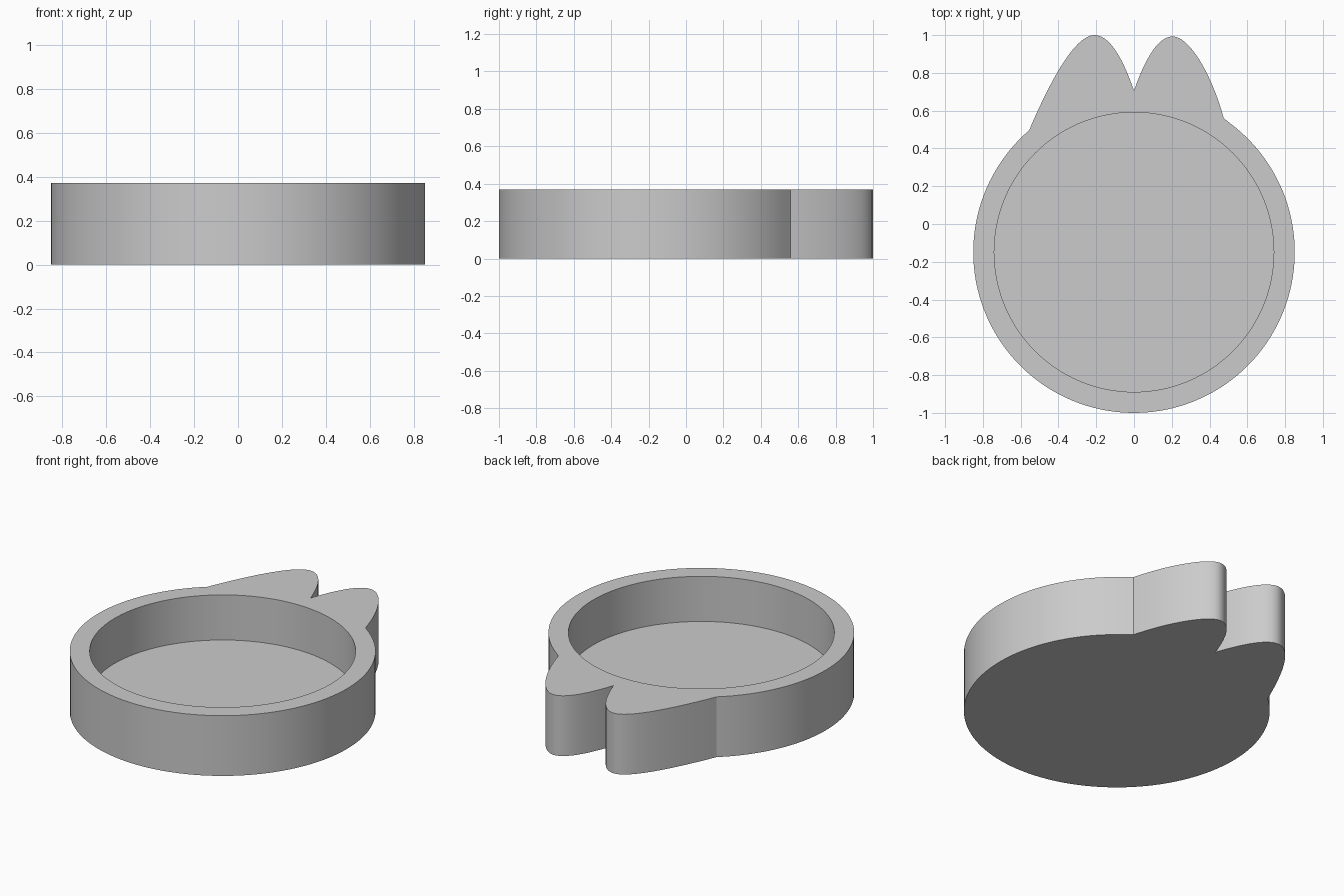
import bpy, bmesh, math
from mathutils import Vector
from mathutils.geometry import interpolate_bezier

cube = bpy.data.objects.get("Cube")
if cube:
    bpy.data.objects.remove(cube, do_unlink=True)

HEIGHT, FLOOR = 0.37, 0.093
CENTRE_Y, OUTER, INNER = -0.149, 0.851, 0.74


def arc(radius, start, end, count):
    """Points along a circle about the dish centre."""
    return [Vector((radius * math.cos(a), CENTRE_Y + radius * math.sin(a)))
            for a in (start + (end - start) * i / count for i in range(count))]


def curve(*points):
    """Bezier points without the last one, so that pieces join up."""
    return interpolate_bezier(*[Vector(p) for p in points], 25)[:-1]


# Outline: two ears, then the round body between their outer ends
left_end, right_end = (0.475, 0.56), (-0.555, 0.497)
left_tip, right_tip, notch = (0.205, 0.993), (-0.21, 1.0), (0, 0.705)
ears = (curve(left_end, (0.41, 0.80), (0.29, 0.993), left_tip)
        + curve(left_tip, (0.12, 0.993), (0.05, 0.85), notch)
        + curve(notch, (-0.05, 0.85), (-0.12, 1.0), right_tip)
        + curve(right_tip, (-0.32, 1.0), (-0.46, 0.72), right_end))
start = math.atan2(right_end[1] - CENTRE_Y, right_end[0])
end = math.atan2(left_end[1] - CENTRE_Y, left_end[0]) + math.tau
outline = ears + arc(OUTER, start, end, 110)
recess = arc(INNER, 0, math.tau, 128)

bm = bmesh.new()


def ring(points, z):
    return [bm.verts.new((p.x, p.y, z)) for p in points]


def wall(a, b):
    for i in range(len(a)):
        j = (i + 1) % len(a)
        bm.faces.new((a[i], a[j], b[j], b[i]))


# Outer wall and base
base, top = ring(outline, 0), ring(outline, HEIGHT)
wall(base, top)
bm.faces.new(base)

# Recess wall and floor
rim, floor = ring(recess, HEIGHT), ring(recess, FLOOR)
wall(rim, floor)
bm.faces.new(floor)

# Flat rim between the outline and the recess
rim_edges = [e for e in bm.edges if e.is_boundary]
bmesh.ops.triangle_fill(bm, edges=rim_edges, use_beauty=True, normal=(0, 0, 1))
bmesh.ops.recalc_face_normals(bm, faces=bm.faces)

mesh = bpy.data.meshes.new("eared_dish")
bm.to_mesh(mesh)
bm.free()
dish = bpy.data.objects.new("eared_dish", mesh)
bpy.context.collection.objects.link(dish)

# Plain grey material
grey = bpy.data.materials.new("light_grey")
grey.use_nodes = True
colour = (0.6, 0.6, 0.6, 1)
grey.diffuse_color = colour
for node in grey.node_tree.nodes:
    if node.type == 'BSDF_PRINCIPLED':
        node.inputs["Base Color"].default_value = colour
mesh.materials.append(grey)

bpy.ops.object.select_all(action='DESELECT')
dish.select_set(True)
bpy.context.view_layer.objects.active = dish
bpy.ops.object.shade_smooth_by_angle(angle=math.radians(25))
